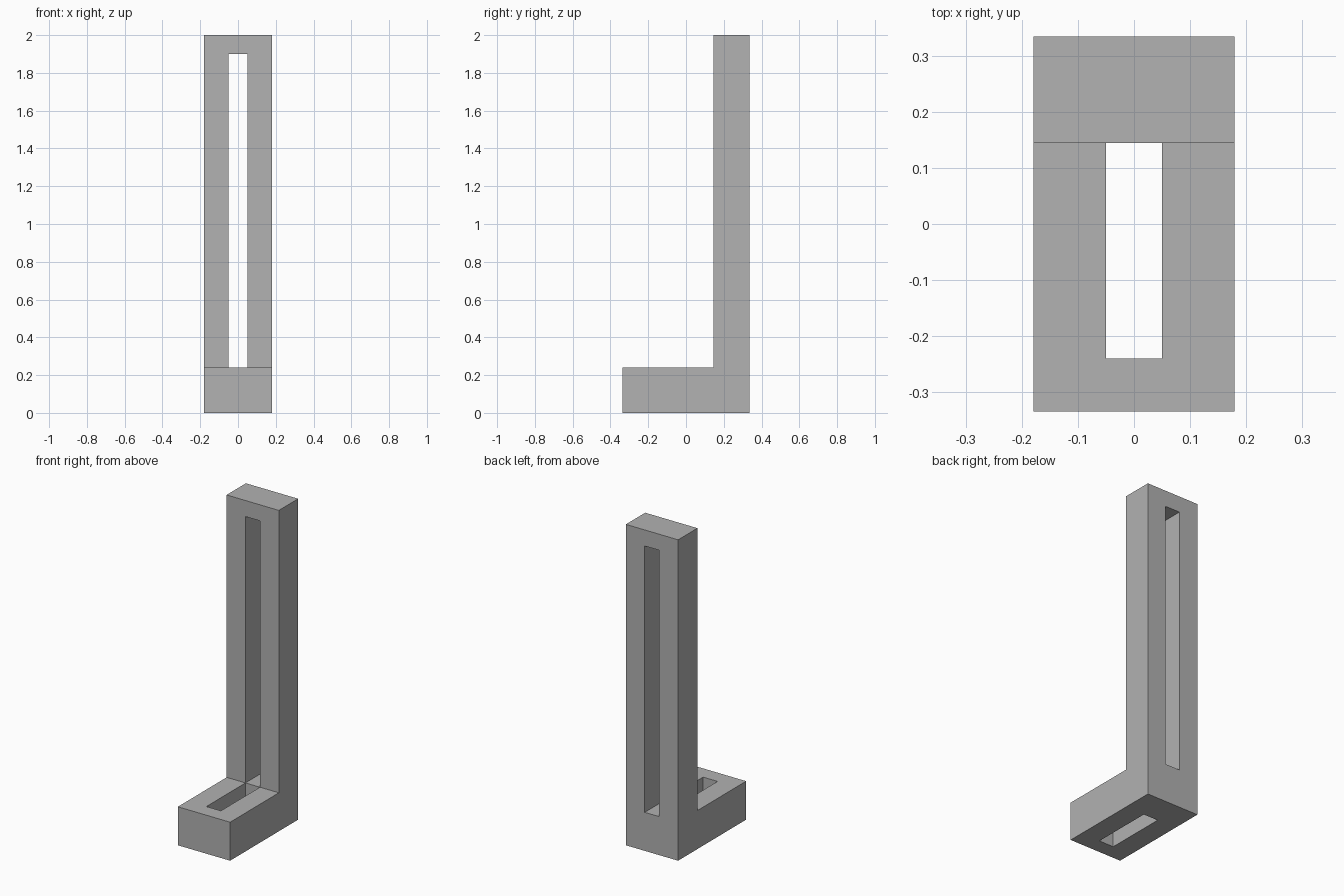
import bpy
import bmesh
from mathutils import Vector

cube = bpy.data.objects.get("Cube")
if cube:
    bpy.data.objects.remove(cube, do_unlink=True)

# Plain grey finish
GREY = (0.445, 0.445, 0.445, 1.0)
mat = bpy.data.materials.new("plain_grey")
mat.use_nodes = True
mat.diffuse_color = GREY
mat.node_tree.nodes["Principled BSDF"].inputs["Base Color"].default_value = GREY

# Break lines: outer edges, slot edges and the inner corner of the L
CUTS = (
    (-0.18, -0.05, 0.05, 0.18),
    (-0.335, -0.24, 0.145, 0.335),
    (0.0, 0.24, 1.90, 2.0),
)


def solid(i, j, k):
    """True where a block of the bracket is filled."""
    if not all(0 <= n < 3 for n in (i, j, k)):
        return False
    foot, upright, middle = k == 0, j == 2, i == 1
    if not (foot or upright):
        return False
    foot_slot = middle and foot and j == 1
    upright_slot = middle and upright and k == 1
    return not (foot_slot or upright_slot)


def add_face(bm, cell, axis, side):
    """Add one outward-facing wall of a filled block."""
    u, v = (axis + 1) % 3, (axis + 2) % 3
    corners = []
    for du, dv in ((0, 0), (1, 0), (1, 1), (0, 1)):
        index = list(cell)
        index[axis] += side
        index[u] += du
        index[v] += dv
        corners.append(bm.verts.new(Vector(CUTS[a][index[a]] for a in range(3))))
    bm.faces.new(corners if side else corners[::-1])


# Slotted L bracket: keep only walls between filled blocks and open space
bm = bmesh.new()
for i in range(3):
    for j in range(3):
        for k in range(3):
            if not solid(i, j, k):
                continue
            for axis in range(3):
                for side in (0, 1):
                    neighbour = [i, j, k]
                    neighbour[axis] += 2 * side - 1
                    if not solid(*neighbour):
                        add_face(bm, (i, j, k), axis, side)
bmesh.ops.remove_doubles(bm, verts=bm.verts, dist=0.0001)

mesh = bpy.data.meshes.new("slotted_bracket")
bm.to_mesh(mesh)
bm.free()
mesh.materials.append(mat)
bracket = bpy.data.objects.new("slotted_bracket", mesh)
bpy.context.collection.objects.link(bracket)
